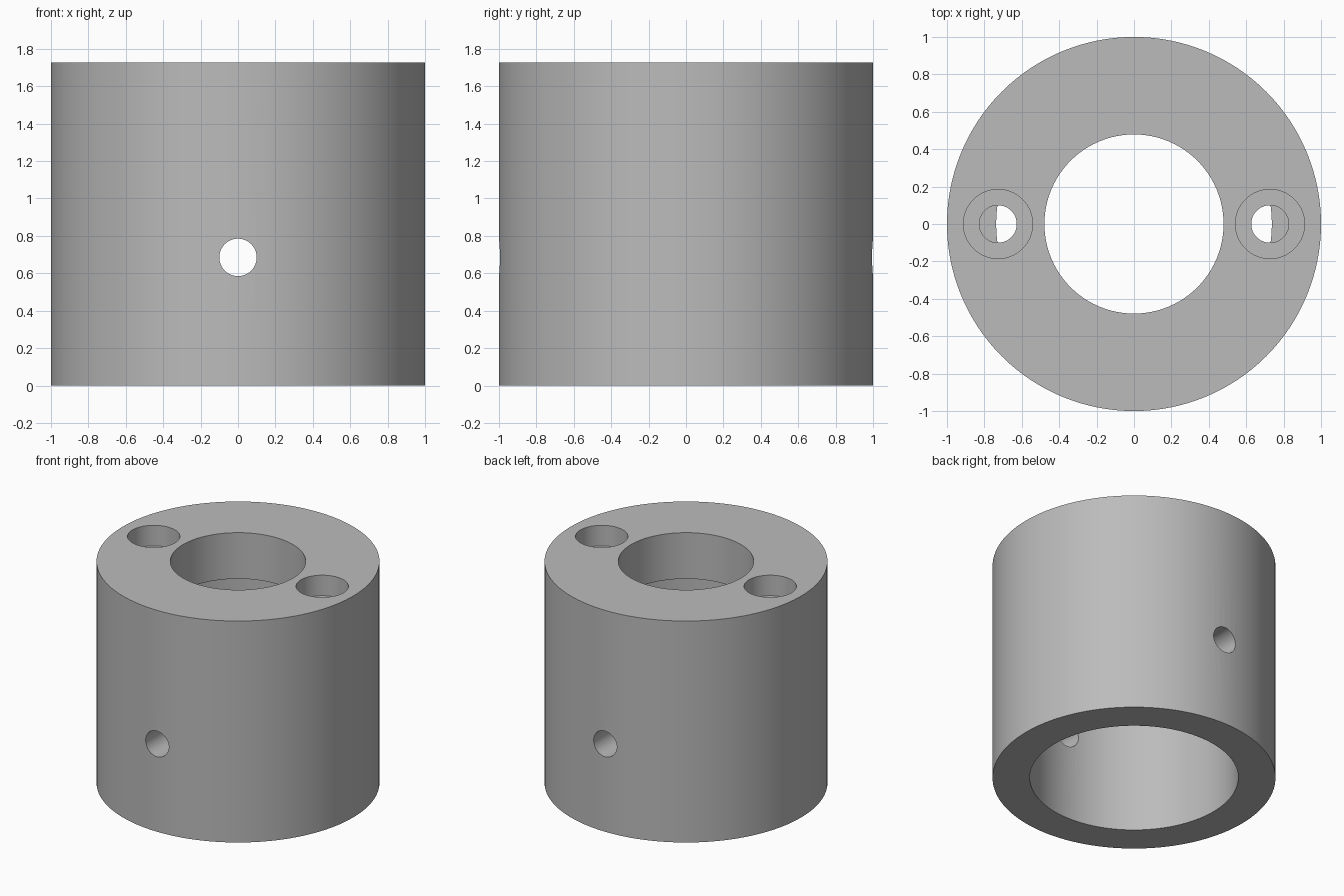
import bpy
import math

cube = bpy.data.objects.get("Cube")
if cube:
    bpy.data.objects.remove(cube, do_unlink=True)

HEIGHT = 1.727
FLANGE = 0.36       # thickness of the top flange
HEAD_DEPTH = 0.16   # depth of the screw head recesses
SCREW_X = 0.727
PIN_Z = 0.685

grey = bpy.data.materials.new("plain_grey")
grey.use_nodes = True
colour = (0.5, 0.5, 0.5, 1)
grey.diffuse_color = colour
grey.node_tree.nodes["Principled BSDF"].inputs["Base Color"].default_value = colour


def cylinder(name, radius, low, high, x=0, sides=64):
    """Upright cylinder between two heights."""
    bpy.ops.mesh.primitive_cylinder_add(
        vertices=sides, radius=radius, depth=high - low,
        location=(x, 0, (low + high) / 2))
    obj = bpy.context.object
    obj.name = name
    obj.data.materials.append(grey)
    return obj


# Solid outer body
body = cylinder("collar_body", 1, 0, HEIGHT, sides=128)

# Wide lower bore and narrower bore through the flange
cutters = [
    cylinder("lower_bore_cutter", 0.737, -0.2, HEIGHT - FLANGE, sides=128),
    cylinder("upper_bore_cutter", 0.479, HEIGHT / 2, HEIGHT + 0.2, sides=96),
]

# Recessed screw holes on both sides of the flange
for side, x in (("left", SCREW_X), ("right", -SCREW_X)):
    cutters.append(cylinder(side + "_head_cutter", 0.185,
                            HEIGHT - HEAD_DEPTH, HEIGHT + 0.2, x))
    cutters.append(cylinder(side + "_screw_cutter", 0.1,
                            HEIGHT - FLANGE - 0.1, HEIGHT + 0.1, x))

# Cross pin hole from front to back; the screw holes stop inside the lower wall
pin = cylinder("pin_cutter", 0.1, -1.2, 1.2)
pin.rotation_euler.x = math.pi / 2
pin.location.z = PIN_Z
cutters.append(pin)

# The screw holes run on down to the base of the wall's outer half only in the flange
for cutter in cutters:
    mod = body.modifiers.new(cutter.name, "BOOLEAN")
    mod.operation = "DIFFERENCE"
    mod.solver = "EXACT"
    mod.object = cutter
    cutter.hide_render = True

# Bake the cuts, then remove the cutters
bpy.ops.object.select_all(action="DESELECT")
body.select_set(True)
bpy.context.view_layer.objects.active = body
for mod in list(body.modifiers):
    bpy.ops.object.modifier_apply(modifier=mod.name)
for cutter in cutters:
    bpy.data.objects.remove(cutter, do_unlink=True)

bpy.ops.object.shade_smooth_by_angle(angle=math.radians(30))
